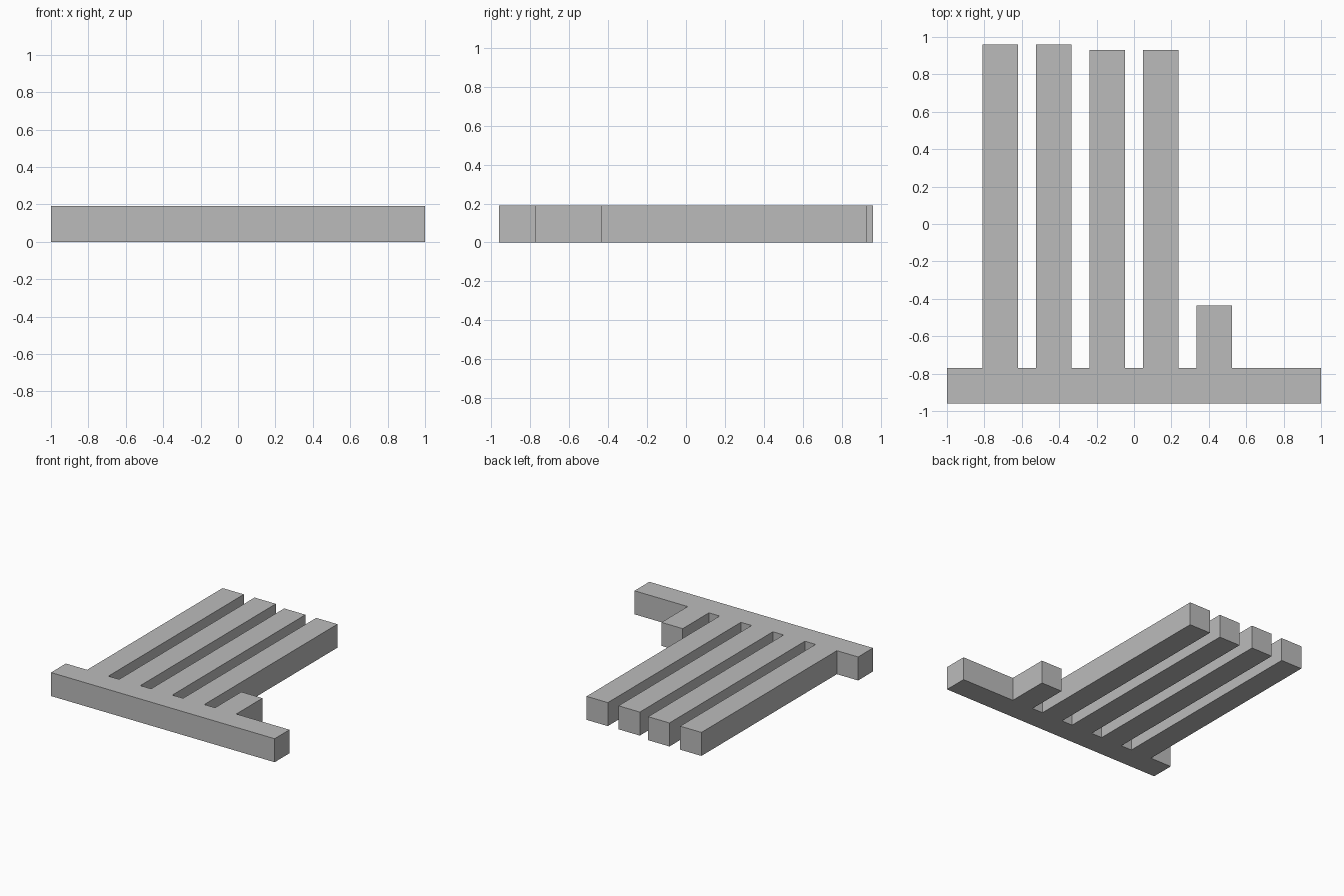
import bpy
import bmesh

cube = bpy.data.objects.get("Cube")
if cube:
    bpy.data.objects.remove(cube, do_unlink=True)

grey = bpy.data.materials.new("plain grey")
grey.use_nodes = True
colour = (0.5, 0.5, 0.5, 1)
grey.diffuse_color = colour
grey.node_tree.nodes["Principled BSDF"].inputs["Base Color"].default_value = colour

# Proportions of the slab
THICK = 0.19
BAR_W = 0.19
PITCH = 0.286
FIRST_X = -0.81
FRONT, BACK = -0.96, -0.77
TIPS = [0.96, 0.96, 0.93, 0.93, -0.435]

# Outline: cross bar along the front, with a row of fingers reaching back
outline = [(1, BACK), (1, FRONT), (-1, FRONT), (-1, BACK)]
for i, tip in enumerate(TIPS):
    x = FIRST_X + i * PITCH
    outline += [(x, BACK), (x, tip), (x + BAR_W, tip), (x + BAR_W, BACK)]

# Extrude the outline into one flat-faced solid
bm = bmesh.new()
base = bm.faces.new([bm.verts.new((x, y, 0)) for x, y in outline])
extruded = bmesh.ops.extrude_face_region(bm, geom=[base], use_keep_orig=True)
top = [v for v in extruded["geom"] if isinstance(v, bmesh.types.BMVert)]
bmesh.ops.translate(bm, verts=top, vec=(0, 0, THICK))
bmesh.ops.recalc_face_normals(bm, faces=bm.faces)

mesh = bpy.data.meshes.new("fingered_slab")
bm.to_mesh(mesh)
bm.free()
mesh.materials.append(grey)
slab = bpy.data.objects.new("fingered_slab", mesh)
bpy.context.collection.objects.link(slab)
